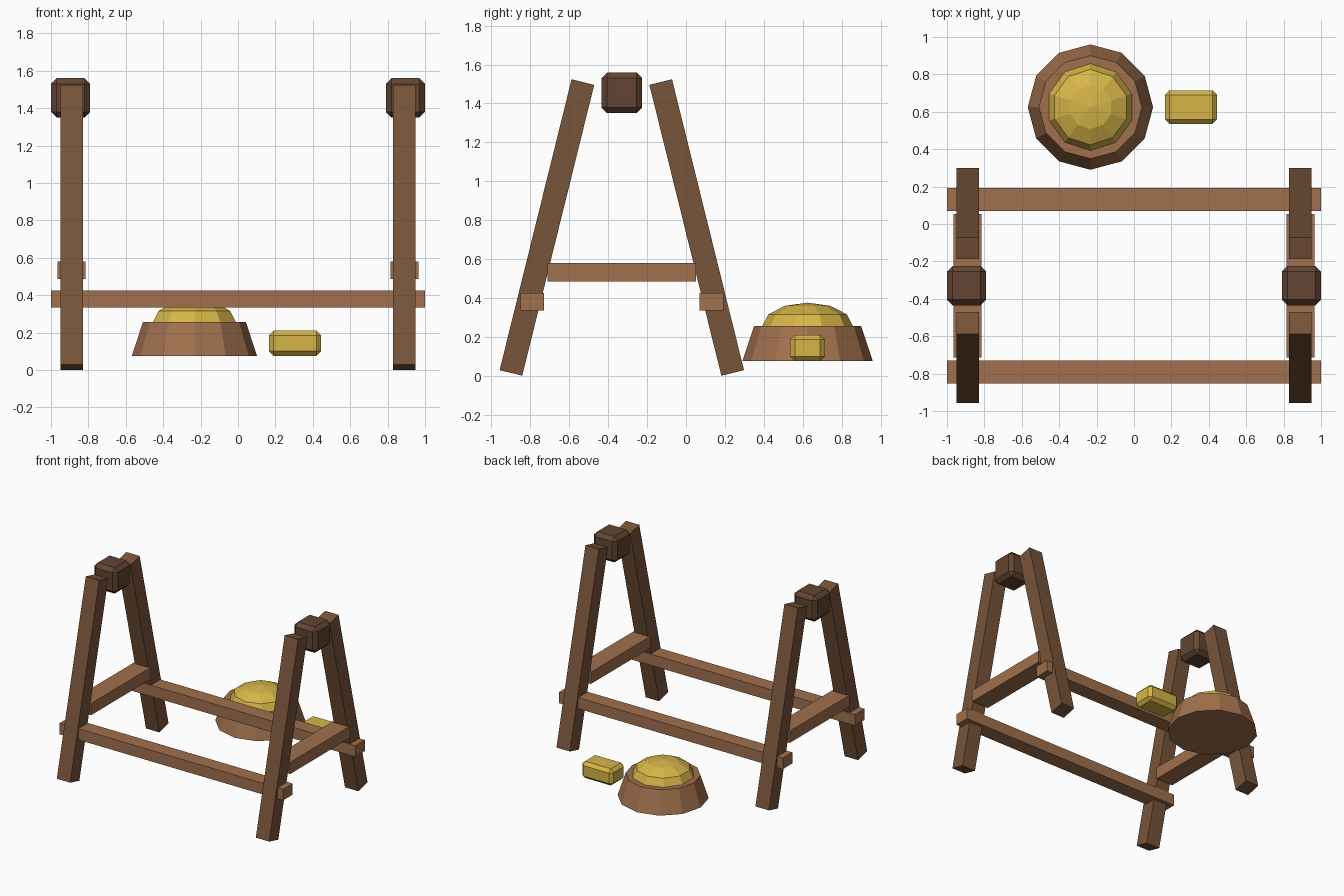
import bpy, bmesh
from math import sin, cos, pi
from mathutils import Vector

cube = bpy.data.objects.get("Cube")
if cube:
    bpy.data.objects.remove(cube, do_unlink=True)


def material(name, srgb):
    color = [((c + 0.055) / 1.055) ** 2.4 for c in srgb] + [1.0]
    mat = bpy.data.materials.new(name)
    mat.use_nodes = True
    mat.diffuse_color = color
    mat.node_tree.nodes["Principled BSDF"].inputs["Base Color"].default_value = color
    return mat


light_wood = material("light wood", (0.63, 0.44, 0.30))
mid_wood = material("mid wood", (0.47, 0.33, 0.225))
dark_wood = material("dark wood", (0.39, 0.27, 0.20))
gold = material("gold", (0.84, 0.71, 0.28))


def add_object(name, bm, mat):
    mesh = bpy.data.meshes.new(name)
    bmesh.ops.recalc_face_normals(bm, faces=bm.faces)
    bm.to_mesh(mesh)
    bm.free()
    mesh.materials.append(mat)
    obj = bpy.data.objects.new(name, mesh)
    bpy.context.collection.objects.link(obj)
    return obj


def box(name, center, size, mat, chamfer=0):
    bm = bmesh.new()
    bmesh.ops.create_cube(bm, size=1)
    bmesh.ops.scale(bm, vec=size, verts=bm.verts)
    if chamfer:
        bmesh.ops.bevel(bm, geom=bm.edges[:], offset=chamfer, segments=1,
                        affect='EDGES', profile=0.5)
    obj = add_object(name, bm, mat)
    obj.location = center
    return obj


def lathe(name, center, profile, sides, mat):
    """Faceted solid of revolution from (radius, height) pairs, bottom to top."""
    bm = bmesh.new()
    rings = []
    for r, z in profile:
        if r == 0:
            rings.append([bm.verts.new((0, 0, z))] * sides)
        else:
            angles = [2 * pi * i / sides for i in range(sides)]
            rings.append([bm.verts.new((r * sin(a), r * cos(a), z)) for a in angles])
    for low, high in zip(rings, rings[1:]):
        for i in range(sides):
            j = (i + 1) % sides
            bm.faces.new(dict.fromkeys((low[i], low[j], high[j], high[i])))
    bm.faces.new(rings[0])
    if profile[-1][0]:
        bm.faces.new(rings[-1])
    obj = add_object(name, bm, mat)
    obj.location = center
    return obj


FRAME_Y = -0.33
FRAME_X = 0.89

# Two A-frames, each with leaning legs, a brace and a block at the top
for side, sx in (("left", 1), ("right", -1)):
    for end, sy in (("front", -1), ("back", 1)):
        foot = Vector((sx * FRAME_X, FRAME_Y + sy * 0.57, 0.015))
        head = Vector((sx * FRAME_X, FRAME_Y + sy * 0.20, 1.51))
        axis = head - foot
        leg = box(f"{end}_{side}_leg", (foot + head) / 2,
                  (0.12, 0.12, axis.length), mid_wood)
        leg.rotation_euler.x = sy * Vector((0, 0, 1)).angle(axis)
    box(f"{side}_brace", (sx * FRAME_X, FRAME_Y, 0.533),
        (0.15, 0.765, 0.095), light_wood)
    box(f"{side}_top_block", (sx * 0.895, FRAME_Y, 1.455),
        (0.21, 0.21, 0.21), dark_wood, 0.03)

# Long rails joining the two frames
for end, sy in (("front", -1), ("back", 1)):
    box(f"{end}_rail", (0, FRAME_Y + sy * 0.461, 0.38), (2, 0.122, 0.09), light_wood)

# Wooden base with a gold dome on it
BASE = (-0.233, 0.625, 0)
lathe("dish_base", BASE, [(0.335, 0.075), (0.275, 0.257)], 12, light_wood)
dome = [(0.233, 0.24)] + [(0.233 * cos(a), 0.256 + 0.12 * sin(a))
                          for a in (0, pi / 6, pi / 3)] + [(0, 0.376)]
lathe("gold_dome", BASE, dome, 10, gold)

# Gold bar
box("gold_bar", (0.305, 0.625, 0.143), (0.28, 0.18, 0.135), gold, 0.025)
